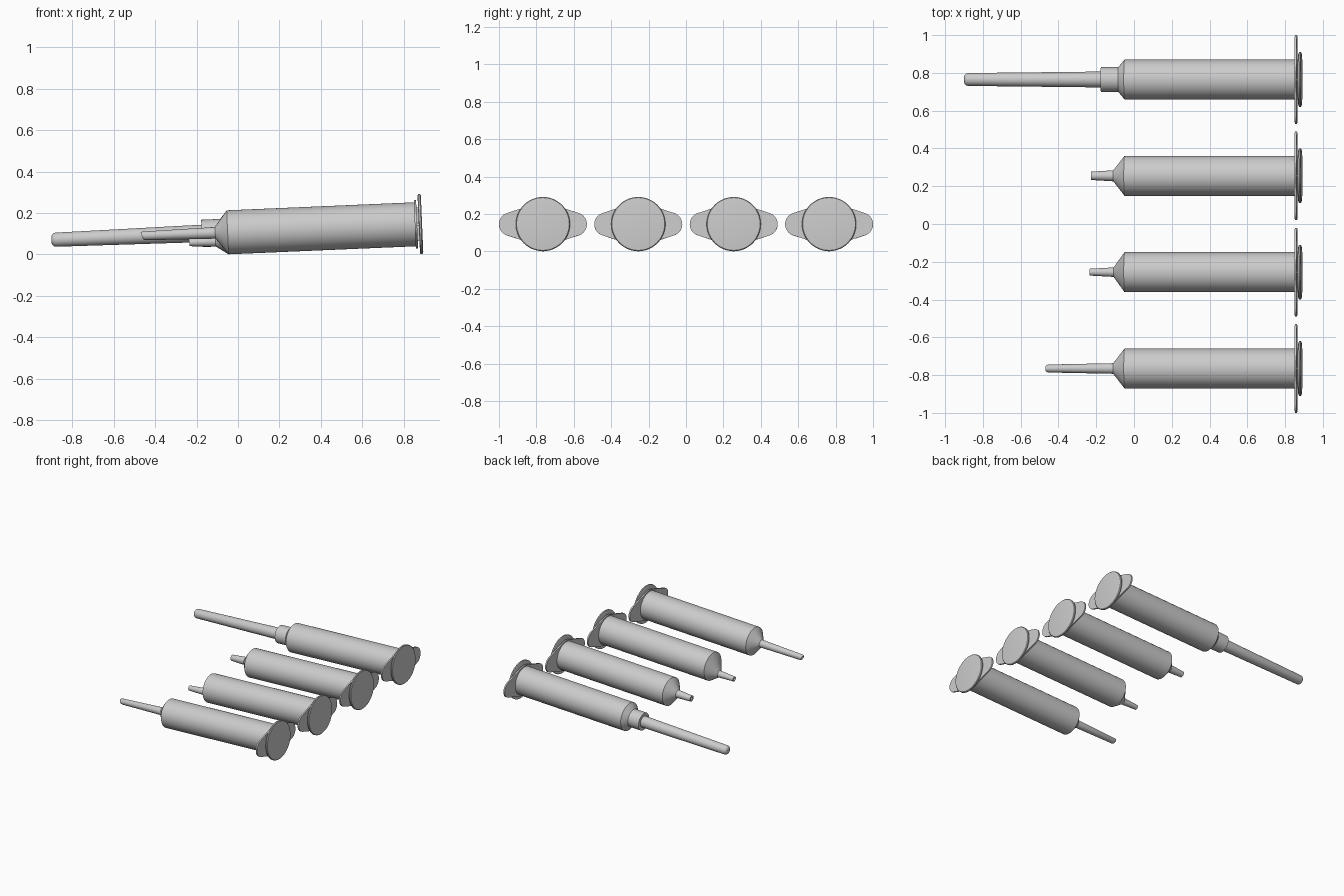
import bpy, bmesh, math
from mathutils import Matrix

if "Cube" in bpy.data.objects:
    bpy.data.objects.remove(bpy.data.objects["Cube"])

SIDES = 48
TILT = math.atan(0.0428)
BASE_Z = 0.109


def finish(bm, name, y):
    """Turn a bmesh into an object lying on the tilted syringe axis."""
    bmesh.ops.recalc_face_normals(bm, faces=bm.faces[:])
    me = bpy.data.meshes.new(name)
    me.transform(Matrix())
    bm.to_mesh(me)
    bm.free()
    ob = bpy.data.objects.new(name, me)
    bpy.context.collection.objects.link(ob)
    ob.location = (0, y, BASE_Z)
    ob.rotation_euler = (0, -TILT, 0)
    bpy.ops.object.select_all(action='DESELECT')
    ob.select_set(True)
    bpy.context.view_layer.objects.active = ob
    bpy.ops.object.shade_smooth_by_angle(angle=math.radians(30))
    return ob


def lathe(name, y, profile):
    """Rings along x: (x, radius, z offset, slant), closed at both ends."""
    bm = bmesh.new()
    rings = []
    for p in profile:
        x, r, dz, slant = (tuple(p) + (0, 0))[:4]
        ring = []
        for i in range(SIDES):
            a = 2 * math.pi * i / SIDES
            z = r * math.sin(a)
            ring.append(bm.verts.new((x + slant * z, r * math.cos(a), z + dz)))
        rings.append(ring)
    for a, b in zip(rings, rings[1:]):
        for i in range(SIDES):
            j = (i + 1) % SIDES
            bm.faces.new((a[i], a[j], b[j], b[i]))
    bm.faces.new(rings[0])
    bm.faces.new(rings[-1])
    return finish(bm, name, y)


def finger_flange(name, y):
    """Rounded plate: hull of a central circle and two end circles."""
    bm = bmesh.new()
    for x in (0.853, 0.864):
        for cy, r in ((0, 0.116), (0.172, 0.063), (-0.172, 0.063)):
            for i in range(SIDES):
                a = 2 * math.pi * i / SIDES
                bm.verts.new((x, cy + r * math.cos(a), r * math.sin(a)))
    res = bmesh.ops.convex_hull(bm, input=bm.verts[:])
    junk = {v for v in res["geom_interior"] + res["geom_unused"]
            if isinstance(v, bmesh.types.BMVert)}
    bmesh.ops.delete(bm, geom=list(junk), context='VERTS')
    bmesh.ops.dissolve_limit(bm, angle_limit=0.01, verts=bm.verts[:], edges=bm.edges[:])
    return finish(bm, name, y)


def plunger_rod(name, y):
    """Cross-shaped rod seen between flange and thumb rest."""
    bm = bmesh.new()
    for size in ((0.08, 0.16, 0.014), (0.08, 0.014, 0.16)):
        m = Matrix.Translation((0.842, 0, 0)) @ Matrix.Diagonal((*size, 1))
        bmesh.ops.create_cube(bm, size=1, matrix=m)
    return finish(bm, name, y)


# Tip profiles continuing from the barrel shoulder at x = -0.05
low = -0.041
tips = [
    # long catheter tip with slanted end
    ("catheter", -0.765, [(-0.11, 0.028), (-0.455, 0.021, 0, -0.35),
                          (-0.463, 0.017, 0, -0.35), (-0.463, 0.011, 0, -0.35),
                          (-0.40, 0.011)]),
    # off-centre slip tip
    ("offset", -0.255, [(-0.11, 0.025, low), (-0.237, 0.018, low),
                        (-0.237, 0.010, low), (-0.16, 0.010, low)]),
    # centred slip tip
    ("slip", 0.255, [(-0.11, 0.029), (-0.228, 0.022),
                     (-0.228, 0.012), (-0.15, 0.012)]),
    # wide locking collar
    ("lock", 0.765, [(-0.083, 0.066), (-0.175, 0.066)]),
]

for kind, y, tip in tips:
    lathe(kind + "_barrel", y, [(0.855, 0.106), (-0.05, 0.106)] + tip)
    finger_flange(kind + "_finger_flange", y)
    plunger_rod(kind + "_plunger_rod", y)
    lathe(kind + "_thumb_rest", y, [(0.872, 0.139), (0.875, 0.145), (0.883, 0.145),
                                    (0.887, 0.141), (0.888, 0.135)])

# Needle cap with rounded end on the locking syringe
lathe("needle_cap", 0.765, [(-0.17, 0.042), (-0.88, 0.034), (-0.890, 0.031),
                            (-0.897, 0.024), (-0.900, 0.014)])
